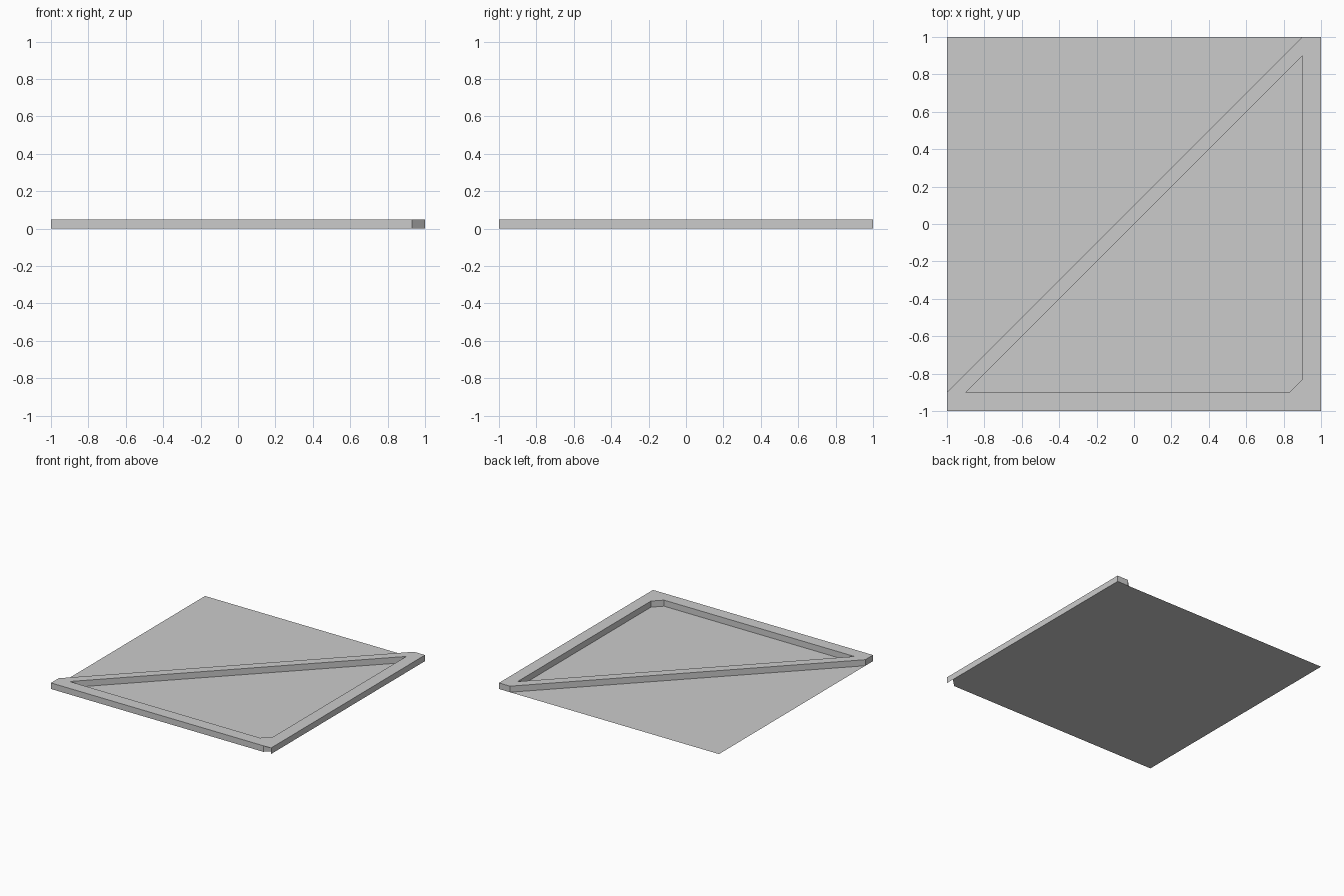
import bpy

if "Cube" in bpy.data.objects:
    bpy.data.objects.remove(bpy.data.objects["Cube"])

H = 0.05


def mesh(name, verts, faces):
    me = bpy.data.meshes.new(name)
    me.from_pydata(verts, [], faces)
    ob = bpy.data.objects.new(name, me)
    bpy.context.collection.objects.link(ob)
    return ob


def walls(name, path, closed=False):
    """Vertical strip of height H standing on a plan path."""
    n = len(path)
    verts = [(x, y, z) for z in (0, H) for x, y in path]
    faces = [(i, (i + 1) % n, (i + 1) % n + n, i + n)
             for i in range(n if closed else n - 1)]
    return mesh(name, verts, faces)


# thin floor sheet with the cut corner
mesh("floor", [(x, y, 0) for x, y in
               [(-1, -1), (0.93, -1), (1, -0.93), (1, 1), (-1, 1)]],
     [(0, 1, 2, 3, 4)])

# triangular curb: inner and outer plan outlines, paired corner by corner
outer = [(-1, -1), (1, -1), (1, -1), (1, 1), (0.9, 1), (-1, -0.9)]
inner = [(-0.9, -0.9), (0.83, -0.9), (0.9, -0.83), (0.9, 0.9)]
walls("curb_inner_wall", inner[::-1], closed=True)
walls("curb_outer_wall", [(1, -1), (1, 1), (0.9, 1), (-1, -0.9), (-1, -1), (0.93, -1), (1, -0.93)])

# flat curb top
top = [(-1, -1), (1, -1), (1, 1), (0.9, 1), (-1, -0.9)] + inner
mesh("curb_top", [(x, y, H) for x, y in top],
     [(0, 1, 6, 5), (1, 7, 6), (1, 2, 8, 7), (2, 3, 8), (3, 4, 5, 8), (4, 0, 5)])
